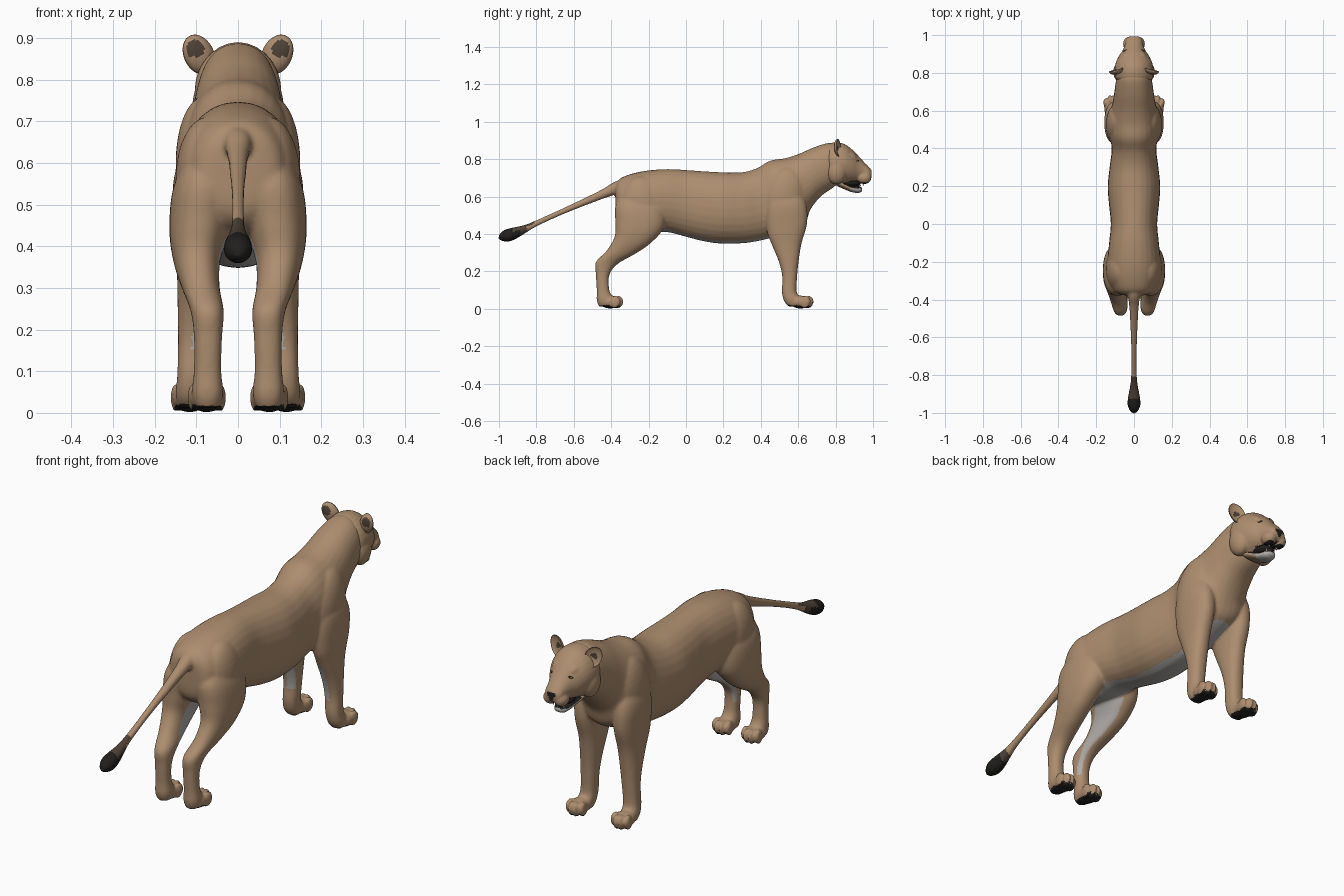
import bpy, bmesh, math
from mathutils import Vector, Matrix, Euler

if "Cube" in bpy.data.objects:
    bpy.data.objects.remove(bpy.data.objects["Cube"])


def material(name, rgb):
    m = bpy.data.materials.new(name)
    m.diffuse_color = (*rgb, 1)
    m.use_nodes = True
    m.node_tree.nodes["Principled BSDF"].inputs["Base Color"].default_value = m.diffuse_color
    return m


TAN = material("tan fur", (0.42, 0.27, 0.16))
PALE = material("pale fur", (0.44, 0.42, 0.40))
BLACK = material("black", (0.015, 0.014, 0.013))
BROWN = material("dark brown fur", (0.075, 0.053, 0.036))
MOUTH = material("mouth pink", (0.22, 0.08, 0.07))
IVORY = material("ivory", (0.75, 0.7, 0.6))
AMBER = material("amber eye", (0.35, 0.2, 0.04))


def sgn_pow(v, p):
    return math.copysign(abs(v) ** p, v)


def loft(bm, rows, side=1, sub=5, n=28, power=2.3):
    """Tube through ovals; row = y1,z1, y2,z2 (profile edges), centre x, half width."""
    pts, last = [], len(rows) - 1
    for i in range(last):
        a, b, c, d = (rows[max(i - 1, 0)], rows[i], rows[i + 1], rows[min(i + 2, last)])
        for k in range(sub):
            t = k / sub
            pts.append([0.5 * (2 * q + (r - p) * t + (2 * p - 5 * q + 4 * r - s) * t * t
                        + (3 * q - p - 3 * r + s) * t ** 3) for p, q, r, s in zip(a, b, c, d)])
    pts.append(rows[-1])
    rings = []
    for y1, z1, y2, z2, cx, hw in pts:
        ring = []
        for k in range(n):
            a = 2 * math.pi * k / n
            u, v = sgn_pow(math.cos(a), 2 / power), sgn_pow(math.sin(a), 2 / power)
            ring.append(bm.verts.new((side * cx + hw * v,
                                      (y1 + y2) / 2 + (y1 - y2) / 2 * u,
                                      (z1 + z2) / 2 + (z1 - z2) / 2 * u)))
        rings.append(ring)
    faces = [bm.faces.new((r[k], r[(k + 1) % n], q[(k + 1) % n], q[k]))
             for r, q in zip(rings, rings[1:]) for k in range(n)]
    faces += [bm.faces.new(rings[0]), bm.faces.new(rings[-1])]
    bmesh.ops.recalc_face_normals(bm, faces=faces)


def ball(bm, loc, size, rot=(0, 0, 0)):
    mat = Matrix.LocRotScale(Vector(loc), Euler(rot), Vector(size))
    bmesh.ops.create_uvsphere(bm, u_segments=24, v_segments=16, radius=1, matrix=mat)


def finish(bm, name, mats, rule=None, voxel=0, smooth=0):
    me = bpy.data.meshes.new(name)
    bm.to_mesh(me)
    bm.free()
    ob = bpy.data.objects.new(name, me)
    bpy.context.collection.objects.link(ob)
    if voxel:
        r = ob.modifiers.new("fuse", 'REMESH')
        r.mode, r.voxel_size = 'VOXEL', voxel
        s = ob.modifiers.new("soften", 'SMOOTH')
        s.factor, s.iterations = 0.5, smooth
        dg = bpy.context.evaluated_depsgraph_get()
        fused = bpy.data.meshes.new_from_object(ob.evaluated_get(dg))
        ob.modifiers.clear()
        ob.data = fused
    me = ob.data
    me.materials.clear()
    for m in mats:
        me.materials.append(m)
    for p in me.polygons:
        p.use_smooth = True
        p.material_index = rule(p.center, p.normal) if rule else 0
    return ob


# Body: torso and neck
bm = bmesh.new()
loft(bm, [(-.378, .66, -.378, .58, 0, .05), (-.35, .698, -.368, .48, 0, .10),
          (-.28, .725, -.31, .43, 0, .13), (-.2, .74, -.2, .41, 0, .14),
          (-.1, .747, -.1, .41, 0, .132), (0, .742, 0, .385, 0, .123),
          (.1, .735, .1, .36, 0, .132), (.2, .73, .2, .348, 0, .139),
          (.3, .73, .32, .352, 0, .128), (.38, .752, .42, .37, 0, .118),
          (.45, .792, .52, .40, 0, .132), (.53, .805, .63, .45, 0, .13),
          (.60, .827, .665, .53, 0, .115), (.68, .862, .72, .60, 0, .104),
          (.76, .887, .79, .65, 0, .092), (.80, .88, .83, .69, 0, .07)], power=2.2)
HIND = [(-.15, .62, -.31, .65, .075, .03), (-.11, .53, -.375, .56, .082, .072),
        (-.12, .43, -.378, .46, .092, .073), (-.19, .35, -.382, .385, .099, .057),
        (-.27, .295, -.425, .31, .09, .046), (-.365, .24, -.482, .25, .074, .04),
        (-.41, .18, -.482, .185, .072, .034), (-.41, .10, -.477, .10, .073, .033),
        (-.39, .055, -.477, .045, .073, .038), (-.40, .014, -.465, .012, .073, .03)]
FORE = [(.58, .69, .48, .67, .08, .03), (.64, .57, .43, .56, .098, .056),
        (.648, .46, .432, .42, .1, .053), (.618, .35, .46, .34, .1, .047),
        (.602, .25, .497, .25, .103, .042), (.594, .17, .515, .17, .106, .038),
        (.592, .09, .513, .09, .11, .036), (.61, .055, .525, .04, .113, .037),
        (.60, .014, .55, .012, .113, .03)]
for s in (-1, 1):
    # legs with paws and toes
    for rows, px, py in ((HIND, .075, -.405), (FORE, .116, .612)):
        loft(bm, rows, s)
        ball(bm, (s * px, py, .036), (.042, .055, .035))
        for k, dy in enumerate((.025, .042, .042, .025)):
            dx = (k - 1.5) * .022
            ball(bm, (s * px + dx, py + dy, .036), (.0125, .029, .035), (-.25, 0, -dx * 4))
    # shoulder and haunch muscles
    ball(bm, (s * .085, .525, .60), (.065, .11, .16), (-.25, 0, 0))
    ball(bm, (s * .075, -.235, .56), (.075, .125, .15), (.1, 0, 0))
# tail, thick at the root
TAIL = [(-.27, .66, .04), (-.36, .65, .036), (-.43, .62, .026), (-.52, .581, .0205),
        (-.67, .516, .0155), (-.80, .457, .016), (-.86, .428, .0215), (-.92, .404, .0325),
        (-.96, .39, .034), (-.99, .38, .02), (-1.003, .375, .004)]
loft(bm, [(y - .4 * r, z + .9 * r, y + .4 * r, z - .9 * r, 0, r) for y, z, r in TAIL], power=2)


def coat(c, n):
    inward = n.x * (1 if c.x > 0 else -1)
    if c.y < -.8:                                  # tail tuft
        top = n.z > .3
        return 2 if c.y < (-.925 if top else -.885) else 3 if c.y < (-.81 if top else -.85) else 0
    if c.z < .022 and n.z < -.55:
        return 2                                   # paw pads
    if .14 < c.z < .46 and abs(c.x) < .14:
        if c.y > .42 and n.y < -.5 and .15 < c.z < .31 and inward < .1:
            return 1                               # back of front legs
        edge = -.31 + (c.z - .3) * .55
        if -.44 < c.y < 0 and inward < -.5 and n.y > -.25 and c.y > edge - .06:
            return 1                               # inner thighs
        if n.z < -.86 and c.z > .32 and abs(c.x) < .085:
            return 1                               # belly
    return 0


finish(bm, "body", [TAN, PALE, BLACK, BROWN], coat, .0062, 9)

# Head: skull, cheeks, brow, muzzle
bm = bmesh.new()
loft(bm, [(.745, .865, .75, .70, 0, .07), (.77, .885, .775, .672, 0, .098),
          (.81, .89, .815, .658, 0, .104), (.85, .88, .855, .665, 0, .097),
          (.89, .85, .89, .672, 0, .08), (.92, .82, .92, .678, 0, .06),
          (.95, .787, .95, .682, 0, .048), (.975, .762, .978, .687, 0, .042),
          (.993, .74, .993, .70, 0, .028)], power=1.95)
for s in (-1, 1):
    ball(bm, (s * .068, .805, .735), (.042, .055, .07))
    ball(bm, (s * .027, .953, .699), (.031, .038, .032))
    ball(bm, (s * .042, .89, .822), (.022, .026, .011), (-.6, s * .4, 0))


def face_fur(c, n):
    if c.y > .88 and c.z < .685 and n.z < -.75:
        return 1                                   # dark lip edge
    if c.y > .978 and abs(c.x) < .021 - max(0, .725 - c.z) * .6 and .70 < c.z < .735:
        return 1                                   # nose
    return 0


finish(bm, "head", [TAN, BLACK], face_fur, .005, 5)

# Lower jaw with pale chin and dark lip
bm = bmesh.new()
loft(bm, [(.80, .70, .81, .655, 0, .06), (.85, .678, .845, .64, 0, .05),
          (.89, .66, .88, .626, 0, .038), (.925, .655, .92, .619, 0, .031),
          (.942, .647, .942, .628, 0, .018)], power=2.1)
finish(bm, "lower_jaw", [TAN, PALE, BLACK],
       lambda c, n: 2 if n.z > .45 and c.y > .84 else 1 if c.y > .875 else 0)

# Mouth lining and tongue
bm = bmesh.new()
ball(bm, (0, .885, .672), (.042, .05, .02))
finish(bm, "mouth_lining", [BLACK])
bm = bmesh.new()
ball(bm, (0, .905, .66), (.018, .03, .006))
finish(bm, "tongue", [MOUTH])

# Canine teeth
bm = bmesh.new()
for s in (-1, 1):
    for y, z, turn in ((.948, .665, math.pi), (.928, .658, 0)):
        bmesh.ops.create_cone(bm, cap_ends=True, segments=10, radius1=.005, radius2=.0005, depth=.018,
                              matrix=Matrix.Translation((s * .02, y, z)) @ Matrix.Rotation(turn, 4, 'X'))
finish(bm, "teeth", [IVORY])

# Eyes: dark rims with amber centres
for name, mat, size, out in (("eye_rim", BLACK, (.008, .015, .006), 0),
                             ("eye", AMBER, (.007, .008, .0042), .002)):
    bm = bmesh.new()
    for s in (-1, 1):
        ball(bm, (s * (.047 + out), .913 + out, .79), size, (.3, 0, s * .75))
    finish(bm, name, [mat])

# Ears: cupped ovals with dark backs
for s, name in ((-1, "left_ear"), (1, "right_ear")):
    bm = bmesh.new()
    bmesh.ops.create_uvsphere(bm, u_segments=28, v_segments=20, radius=1)
    place = Matrix.LocRotScale(Vector((s * .094, .818, .86)), Euler((.05, s * .5, s * -.25)),
                               Vector((.037, .026, .051)))
    for v in bm.verts:
        if v.co.y > 0:
            v.co.y *= -.45                          # hollow the front
    bmesh.ops.transform(bm, matrix=place, verts=bm.verts)

    def ear_fur(c, n, s=s):
        d = Vector((c.x - s * .103, 0, c.z - .875))
        if n.y < -.2 and d.length < .022:
            return 1
        if n.y > .35 and Vector((c.x - s * .092, 0, c.z - .862)).length < .014:
            return 1
        return 0
    finish(bm, name, [TAN, BROWN], ear_fur)
